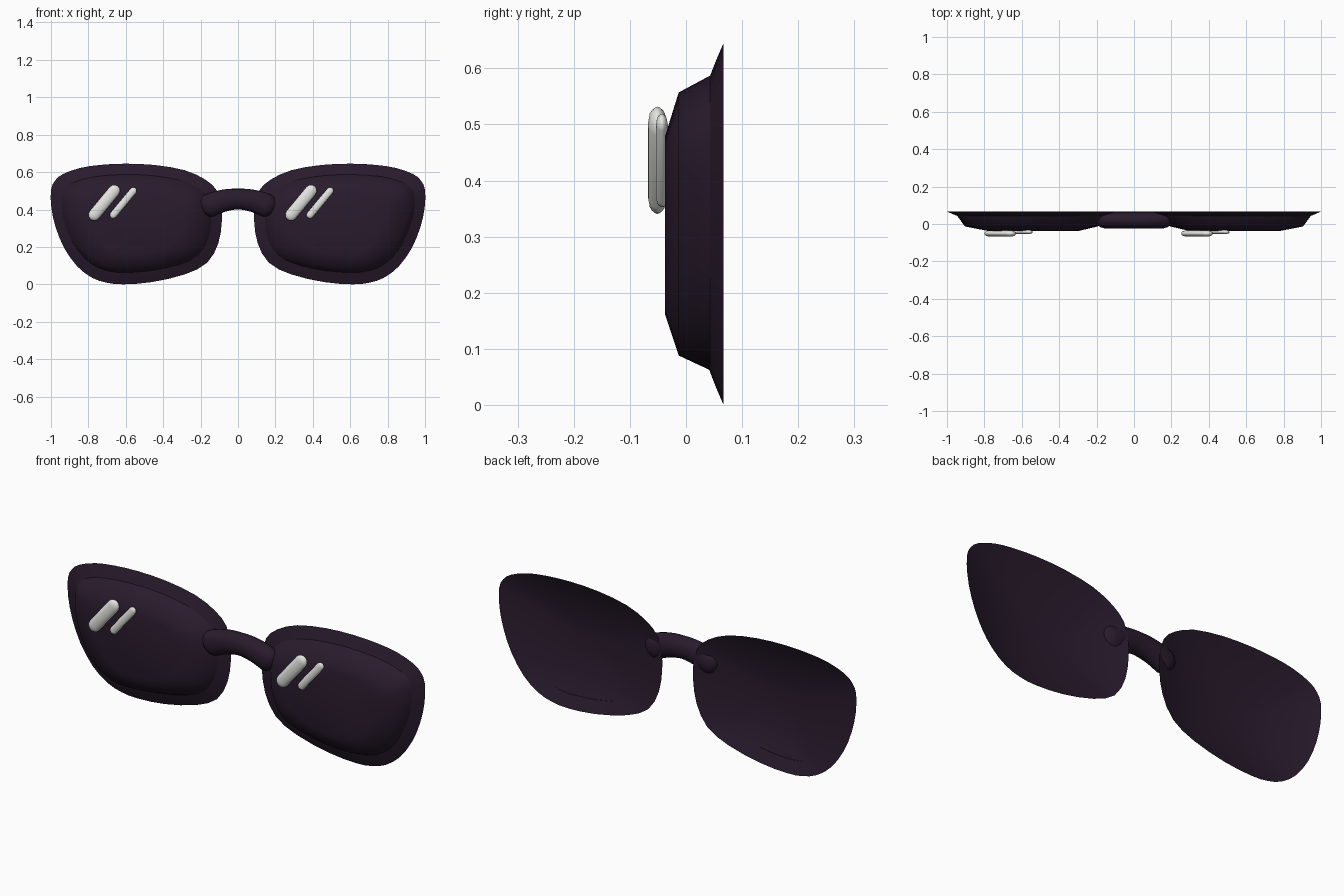
import bpy, bmesh, math
from mathutils import Vector

if "Cube" in bpy.data.objects:
    bpy.data.objects.remove(bpy.data.objects["Cube"])


def material(name, col):
    m = bpy.data.materials.new(name)
    m.diffuse_color = (*col, 1)
    m.use_nodes = True
    m.node_tree.nodes["Principled BSDF"].inputs["Base Color"].default_value = m.diffuse_color
    return m


DARK = material("dark purple", (0.022, 0.011, 0.026))
WHITE = material("off white", (0.78, 0.78, 0.75))


def make(name, bm, mat):
    me = bpy.data.meshes.new(name)
    bm.to_mesh(me)
    bm.free()
    me.materials.append(mat)
    for p in me.polygons:
        p.use_smooth = True
    ob = bpy.data.objects.new(name, me)
    bpy.context.collection.objects.link(ob)
    return ob


def bridge_rings(bm, a, b):
    n = len(a)
    return [bm.faces.new((a[i], a[(i + 1) % n], b[(i + 1) % n], b[i])) for i in range(n)]


def catmull(p0, p1, p2, p3, t):
    return 0.5 * (2 * p1 + (p2 - p0) * t + (2 * p0 - 5 * p1 + 4 * p2 - p3) * t * t
                  + (3 * p1 - p0 - 3 * p2 + p3) * t ** 3)


# Lens outline (x, z) of the lens on the +x side
OUTLINE = [(.605, .645), (.445, .638), (.285, .61), (.175, .56), (.112, .50), (.088, .41),
           (.087, .33), (.105, .22), (.165, .115), (.285, .053), (.46, .012), (.61, 0),
           (.70, .008), (.78, .035), (.86, .096), (.93, .195), (.975, .305), (.998, .41),
           (1.0, .505), (.978, .555), (.935, .59), (.845, .622), (.74, .638)]
pts = [Vector(p) for p in OUTLINE]
n = len(pts)
fine = [catmull(pts[i - 1], pts[i], pts[(i + 1) % n], pts[(i + 2) % n], t)
        for i in range(n) for t in (0, 0.5)]

# Lenses: stepped rim and domed front, shallow dished back
# (depth y, x scale, z scale, centre x, centre z)
FRONT = [(.067, 1, 1, .545, .3225), (.043, .875, .814, .545, .3245),
         (-.013, .775, .727, .55, .3225), (-.037, .53, .496, .54, .32)]
BACK = [(.067 - .073 * (1 - s * s), s, s, .545, .3225)
        for s in (1, .93, .86, .78, .68, .56, .42, .28, .14)]


def lens_surface(bm, rings, side):
    loops = [[bm.verts.new((side * (cx + (p.x - .545) * sx), y, cz + (p.y - .3225) * sz))
              for p in fine] for y, sx, sz, cx, cz in rings]
    faces = []
    for a, b in zip(loops, loops[1:]):
        faces += bridge_rings(bm, a, b)
    faces.append(bm.faces.new(loops[-1]))
    return loops, faces


for side, label in ((1, "right_lens"), (-1, "left_lens")):
    bm = bmesh.new()
    front, _ = lens_surface(bm, FRONT, side)
    back, _ = lens_surface(bm, BACK, side)
    bmesh.ops.remove_doubles(bm, verts=front[0] + back[0], dist=1e-5)
    bmesh.ops.recalc_face_normals(bm, faces=bm.faces)
    # sharp edges at the outer rim and at the step in front
    rim = {v for v in bm.verts if v.co.y > .0669}
    step = {v for v in front[1] if v.is_valid}
    for e in bm.edges:
        if all(v in rim for v in e.verts) or all(v in step for v in e.verts):
            e.smooth = False
    make(label, bm, DARK)


def tube(name, path, radii, half_ys, mat, seg=16):
    """Closed tube along a path in the xz plane, with oval section."""
    bm = bmesh.new()
    loops = []
    for i, p in enumerate(path):
        t = (path[min(i + 1, len(path) - 1)] - path[max(i - 1, 0)]).normalized()
        side = Vector((-t.z, 0, t.x))
        loops.append([bm.verts.new(p + side * (radii[i] * math.cos(a))
                                   + Vector((0, half_ys[i] * math.sin(a), 0)))
                      for a in (2 * math.pi * k / seg for k in range(seg))])
    for a, b in zip(loops, loops[1:]):
        bridge_rings(bm, a, b)
    bm.faces.new(loops[0])
    bm.faces.new(loops[-1])
    bmesh.ops.recalc_face_normals(bm, faces=bm.faces)
    return make(name, bm, mat)


# Nose bridge: arched tube with rounded ends
path, radii, half_ys = [], [], []
N = 24
for i in range(N + 1):
    x = -.196 * math.cos(math.pi * i / N)
    path.append(Vector((x, .021, .456 - 1.5 * x * x)))
    over = max(0, (abs(x) - .15) / .0465)
    k = math.sqrt(max(.01, 1 - over * over))
    radii.append((.055 + .008 * min(1, abs(x) / .15)) * k)
    half_ys.append(.045 * k)
tube("nose_bridge", path, radii, half_ys, DARK, 20)


# Shine bars: flattened capsules, same slant on both lenses
def capsule(name, a, b, r, y, half_y):
    a, b = Vector((a[0], y, a[1])), Vector((b[0], y, b[1]))
    d = (b - a).normalized()
    path, radii = [], []
    for base, sgn, angs in ((a, -1, (85, 60, 30, 0)), (b, 1, (0, 30, 60, 85))):
        for g in angs:
            g = math.radians(g)
            path.append(base + d * (sgn * r * math.sin(g)))
            radii.append(r * math.cos(g))
    tube(name, path, radii, [half_y * q / r for q in radii], WHITE, 16)


for dx, label in ((0, "left"), (1.052, "right")):
    capsule(label + "_wide_shine", (-.768 + dx, .372), (-.662 + dx, .50), .032, -.051, .017)
    capsule(label + "_narrow_shine", (-.667 + dx, .371), (-.56 + dx, .50), .019, -.043, .0105)
